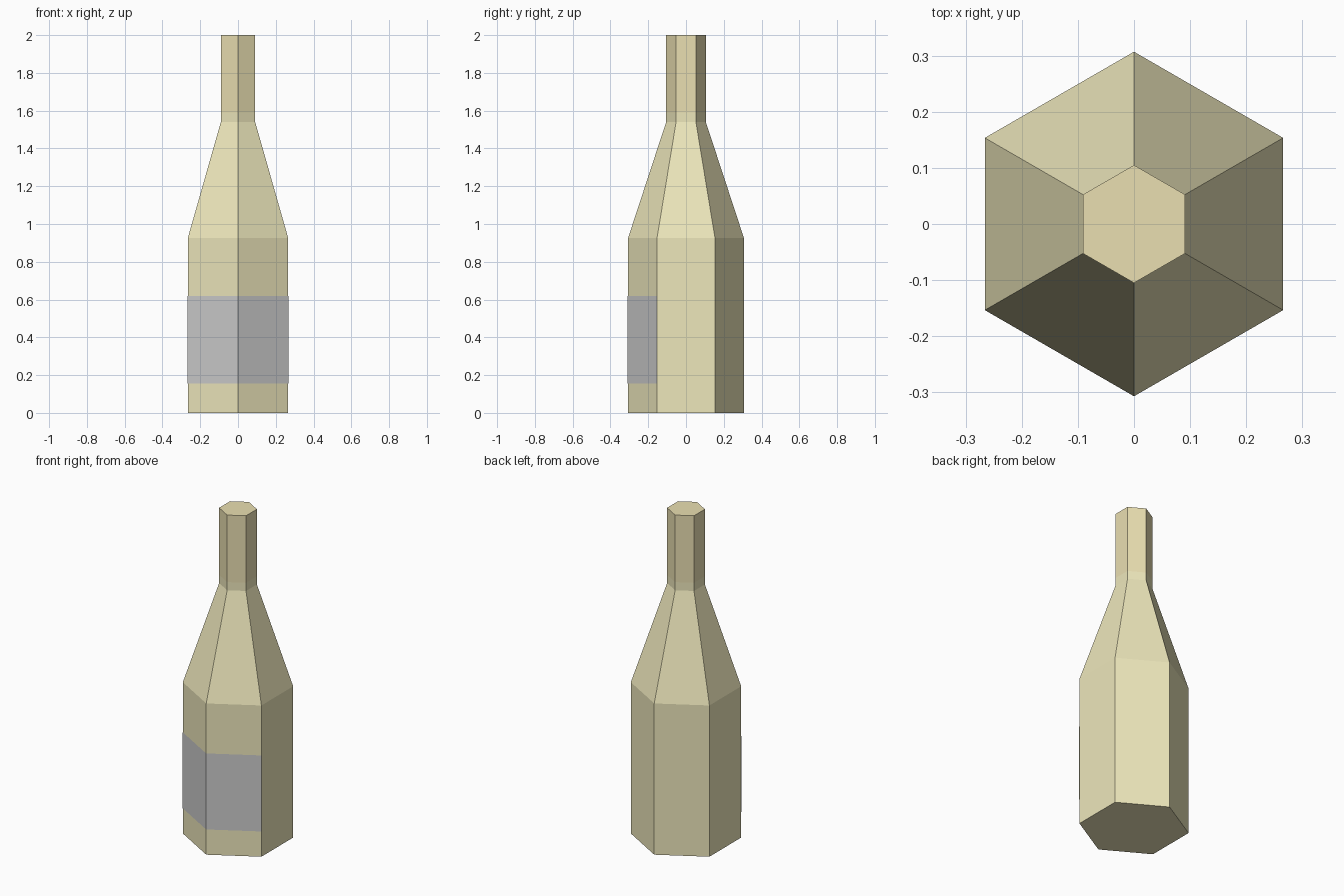
import bpy, bmesh, math

if "Cube" in bpy.data.objects:
    bpy.data.objects.remove(bpy.data.objects["Cube"])

SIDES = 6


def material(name, rgb):
    m = bpy.data.materials.new(name)
    m.diffuse_color = (*rgb, 1)
    m.use_nodes = True
    m.node_tree.nodes["Principled BSDF"].inputs["Base Color"].default_value = m.diffuse_color
    return m


def hex_shell(name, profile, faces=range(SIDES), bottom=False, top=False, mat=None):
    """Stack hexagonal rings from (radius, z) pairs; a corner points along +y and -y."""
    bm = bmesh.new()
    rings = []
    for r, z in profile:
        rings.append([bm.verts.new((r * math.sin(i * math.tau / SIDES),
                                    -r * math.cos(i * math.tau / SIDES), z))
                      for i in range(SIDES)])
    for lo, hi in zip(rings, rings[1:]):
        for i in faces:
            j = (i + 1) % SIDES
            bm.faces.new((lo[i], lo[j], hi[j], hi[i]))
    if bottom:
        bm.faces.new(rings[0][::-1])
    if top:
        bm.faces.new(rings[-1])
    bmesh.ops.delete(bm, geom=[v for v in bm.verts if not v.link_faces], context='VERTS')
    me = bpy.data.meshes.new(name)
    bm.to_mesh(me)
    bm.free()
    ob = bpy.data.objects.new(name, me)
    bpy.context.collection.objects.link(ob)
    if mat:
        me.materials.append(mat)
    return ob


glass = material("olive_glass", (0.85, 0.80, 0.50))
foil = material("tan_foil", (0.82, 0.735, 0.44))

# Bottle body: straight sides, long shoulder, start of the neck
hex_shell("bottle_body", [(0.307, 0), (0.307, 0.925), (0.105, 1.54), (0.105, 1.59)],
          bottom=True, mat=glass)

# Foil-wrapped neck with closed top
hex_shell("neck_foil", [(0.105, 1.59), (0.105, 2.0)], top=True, mat=foil)

# Paper label over the two front faces
hex_shell("label", [(0.3085, 0.155), (0.3085, 0.62)], faces=(SIDES - 1, 0))
